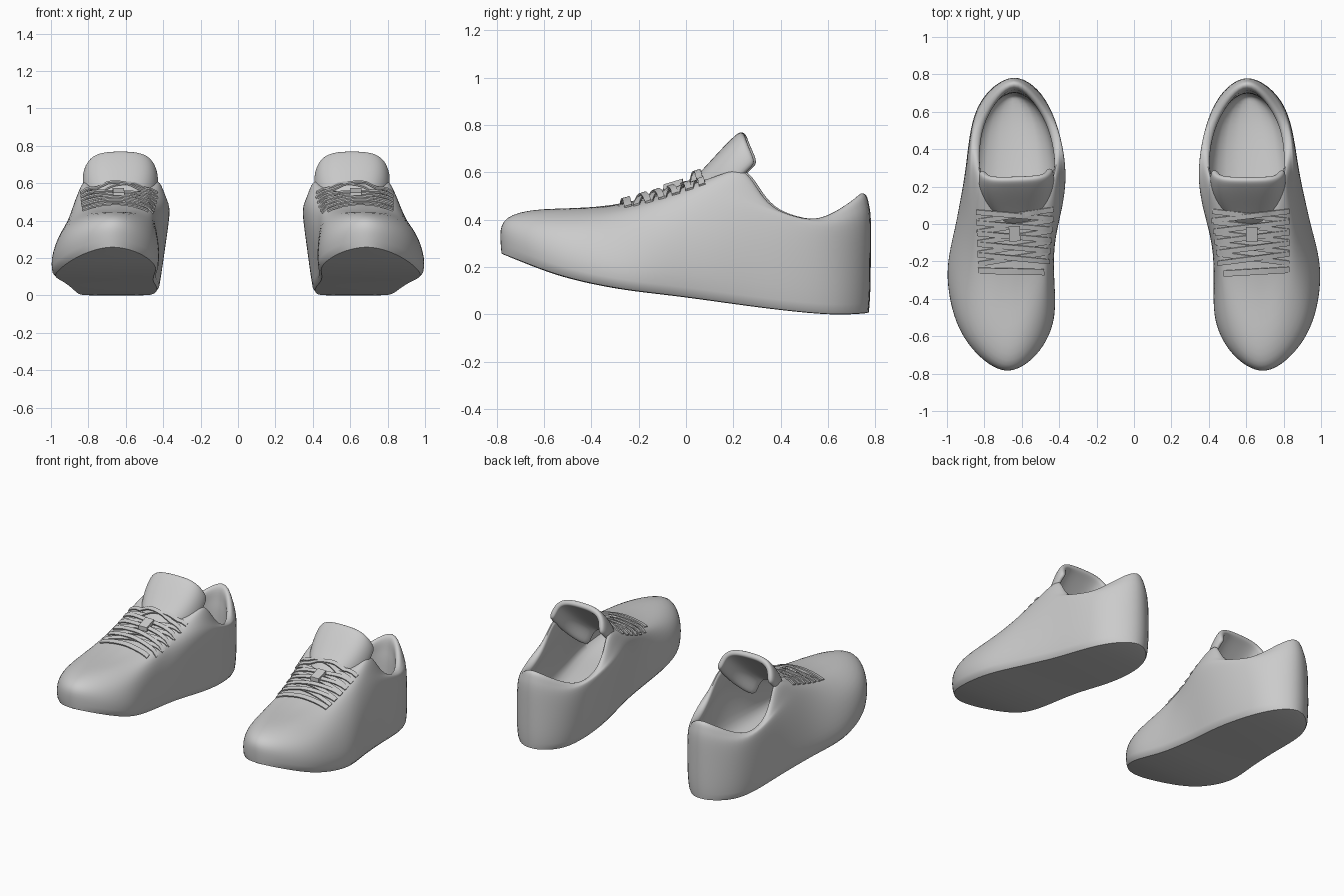
import bpy, math
from mathutils import Vector, Matrix
from mathutils.bvhtree import BVHTree

if "Cube" in bpy.data.objects:
    bpy.data.objects.remove(bpy.data.objects["Cube"])


def interp(keys, t):
    for (a, u), (b, v) in zip(keys, keys[1:]):
        if t <= b:
            return u + (v - u) * max(0, t - a) / (b - a)
    return keys[-1][1]


def sole_z(y):
    return interp([(-.79, .26), (-.55, .165), (-.32, .11), (0, .072), (.3, .03), (.55, 0), (.68, -.006), (.78, .008)], y)


def refine(ring):
    # closed ring: add a Catmull-Rom midpoint between neighbouring points
    pts, n = [Vector(p) for p in ring], len(ring)
    out = []
    for i in range(n):
        a, b, c, d = (pts[(i + k) % n] for k in (-1, 0, 1, 2))
        out += [b, (9 * (b + c) - a - d) / 16]
    return out


def scaled(ring, c, sx, sy, dz):
    return [Vector((c[0] + (p.x - c[0]) * sx, c[1] + (p.y - c[1]) * sy, p.z + dz)) for p in ring]


def make(name, verts, faces, levels=0, thick=0.0, offset=-1, crease=None):
    me = bpy.data.meshes.new(name)
    me.from_pydata([tuple(v) for v in verts], [], faces)
    if crease:
        att = me.attributes.new("crease_edge", 'FLOAT', 'EDGE')
        for e in me.edges:
            if all(v < crease for v in e.vertices):
                att.data[e.index].value = .8 if abs(e.vertices[0] - e.vertices[1]) in (1, crease - 1) else 0
    ob = bpy.data.objects.new(name, me)
    bpy.context.collection.objects.link(ob)
    if thick:
        m = ob.modifiers.new("thickness", 'SOLIDIFY')
        m.thickness, m.offset = thick, offset
    if levels:
        m = ob.modifiers.new("smooth", 'SUBSURF')
        m.levels = m.render_levels = levels
    dg = bpy.context.evaluated_depsgraph_get()
    dg.update()
    ob.data = bpy.data.meshes.new_from_object(ob.evaluated_get(dg))
    ob.modifiers.clear()
    bpy.ops.object.select_all(action='DESELECT')
    ob.select_set(True)
    bpy.context.view_layer.objects.active = ob
    bpy.ops.object.shade_smooth_by_angle(angle=math.radians(40))
    return ob


# shoe rings: toe, outer side, heel, inner side
low = [(.69, -.797), (.85, -.705), (.968, -.52), (1.01, -.25), (.95, 0), (.88, .3), (.81, .64),
       (.605, .793), (.425, .64), (.385, .3), (.42, 0), (.425, -.28), (.425, -.52), (.525, -.705)]
mid = [(.685, -.787, .415), (.835, -.685, .395), (.94, -.49, .365), (.955, -.22, .33), (.92, .02, .32),
       (.878, .3, .32), (.815, .63, .28), (.605, .796, .28), (.415, .63, .28), (.355, .3, .32),
       (.39, .02, .32), (.43, -.2, .33), (.445, -.49, .365), (.54, -.685, .395)]
high = [(.67, -.64, .452), (.78, -.55, .447), (.845, -.36, .43), (.865, -.12, .455), (.868, .08, .485),
        (.86, .3, .46), (.818, .61, .37), (.605, .802, .43), (.41, .61, .37), (.338, .3, .46),
        (.362, .08, .485), (.435, -.12, .455), (.48, -.36, .43), (.57, -.55, .447)]
rim = [(.63, 0, .545), (.69, .02, .55), (.75, .06, .57), (.79, .14, .595), (.812, .25, .618),
       (.832, .36, .455), (.79, .575, .4), (.605, .785, .54), (.425, .575, .4), (.375, .36, .455),
       (.393, .25, .618), (.43, .14, .595), (.5, .06, .57), (.57, .02, .55)]
B = refine([(x, y, 0) for x, y in low])
A = scaled(B, (.655, 0), .945, .99, 0)
for ring, dz in ((A, 0), (B, .08)):
    for p in ring:
        p.z = sole_z(p.y) + dz
C, D, E = refine(mid), refine(high), refine(rim)
D2 = [a.lerp(b, .5) for a, b in zip(D, E)]      # flatter vamp in front of the laces
for p in D2:
    p.z -= .055 * min(1, max(0, -p.y / .3))
F = scaled(E, (.605, .38), .85, .89, -.012)
J = scaled(D2, (.605, .2), .85, .9, -.05)
G = scaled(D, (.61, .05), .86, .89, -.06)
H = scaled(C, (.63, .03), .87, .89, -.07)
I = scaled(A, (.64, 0), .86, .9, .06)
rings = [A, B, C, D, D2, E, F, J, G, H, I]
n = len(A)
verts = [p for r in rings for p in r]
faces = [(k * n + j, k * n + (j + 1) % n, (k + 1) * n + (j + 1) % n, (k + 1) * n + j)
         for k in range(len(rings) - 1) for j in range(n)]
# outsole and insole: strips across the outline
for base, flip in ((0, True), ((len(rings) - 1) * n, False)):
    for j in range(n // 2):
        f = [j, j + 1, (n - j - 1) % n, (n - j) % n]
        f = [base + i for i in dict.fromkeys(f)]
        faces.append(f[::-1] if flip else f)
body = make("shoe_body", verts, faces, 2, crease=n)

# tongue: arched padded sheet whose sides drop to the collar
rows = [(-.04, .5, .1), (.065, .605, .185), (.145, .695, .21), (.205, .755, .212), (.235, .778, .2)]
m = 11
tv = []
for y, z, w in rows:
    for i in range(m):
        u = -1 + 2 * i / (m - 1)
        a = abs(u) ** 3
        tv.append((.61 + w * math.sin(u * 1.45), y + .065 * a, z - .135 * a))
tf = [(r * m + i, r * m + i + 1, (r + 1) * m + i + 1, (r + 1) * m + i)
      for r in range(len(rows) - 1) for i in range(m - 1)]
tongue = make("tongue", tv, tf, 2, .04)

# laces: flat straps laid on the surface below them
trees = []
for ob in (body, tongue):
    trees.append(BVHTree.FromPolygons([v.co for v in ob.data.vertices],
                                      [tuple(p.vertices) for p in ob.data.polygons]))


def height(x, y):
    hits = [t.ray_cast(Vector((x, y, 2)), Vector((0, 0, -1)))[0] for t in trees]
    return max([h.z for h in hits if h] + [.3])


def strap(x0, y0, x1, y1, lift, half=.013, seg=14):
    v = []
    for i in range(seg + 1):
        t = i / seg
        x, y = x0 + (x1 - x0) * t, y0 + (y1 - y0) * t
        z = height(x, y) + lift * (.25 + .75 * math.sin(math.pi * t))
        v += [(x, y - half, z - .004), (x, y + half, z + .005)]
    f = [(2 * i, 2 * i + 2, 2 * i + 3, 2 * i + 1) for i in range(seg)]
    return make("lace", v, f, 0, .008, 0)


parts = [body, tongue, strap(.48, -.265, .83, -.245, .018, .016)]
for i in range(5):
    y = -.21 + .057 * i
    parts.append(strap(.45 - .008 * i, y + .05, .83, y, .012))
    parts.append(strap(.45 - .008 * i, y, .83, y + .05, .022))

# knot
kz = height(.63, -.06) + .025
k = [Vector((.63 + sx * .03, -.055 + sy * .04, kz + sy * .012 + sz * .014))
     for sx in (-1, 1) for sy in (-1, 1) for sz in (-1, 1)]
parts.append(make("lace_knot", k, [(0, 1, 3, 2), (4, 6, 7, 5), (0, 4, 5, 1), (2, 3, 7, 6), (0, 2, 6, 4), (1, 5, 7, 3)]))

# second shoe: mirrored and turned slightly
pivot = Matrix.Translation((-.7, -.3, 0))
turn = pivot @ Matrix.Rotation(.035, 4, 'Z') @ pivot.inverted() @ Matrix.Scale(-1, 4, (1, 0, 0))
for ob in parts:
    c = ob.copy()
    c.data = ob.data.copy()
    c.data.transform(turn)
    c.data.flip_normals()
    c.name = "left_" + ob.name
    bpy.context.collection.objects.link(c)
